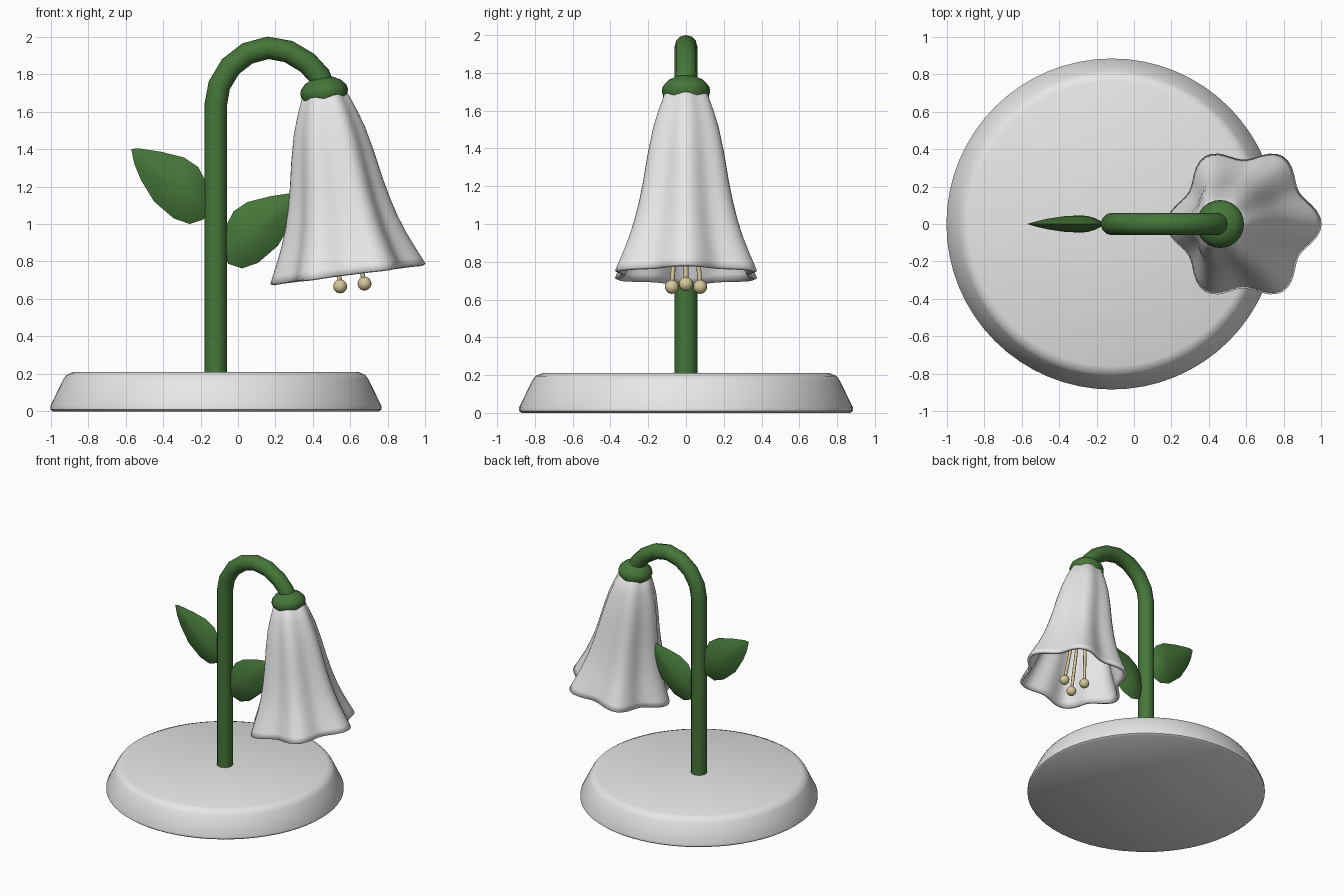
import bpy, bmesh, math
from mathutils import Vector

cube = bpy.data.objects.get("Cube")
if cube:
    bpy.data.objects.remove(cube)


def material(name, rgb):
    m = bpy.data.materials.new(name)
    m.use_nodes = True
    m.diffuse_color = (*rgb, 1)
    m.node_tree.nodes["Principled BSDF"].inputs["Base Color"].default_value = (*rgb, 1)
    return m


WHITE = material("white", (0.8, 0.8, 0.8))
GREEN = material("leaf green", (0.06, 0.18, 0.04))
CREAM = material("cream yellow", (0.68, 0.58, 0.32))


def smooth(ob, angle=40):
    bpy.ops.object.select_all(action='DESELECT')
    ob.select_set(True)
    bpy.context.view_layer.objects.active = ob
    bpy.ops.object.shade_smooth_by_angle(angle=math.radians(angle))


def add_mesh(name, bm, mat, location=(0, 0, 0), tilt=0, angle=40):
    bmesh.ops.remove_doubles(bm, verts=bm.verts, dist=0.0005)
    bmesh.ops.recalc_face_normals(bm, faces=bm.faces)
    me = bpy.data.meshes.new(name)
    bm.to_mesh(me)
    bm.free()
    me.materials.append(mat)
    ob = bpy.data.objects.new(name, me)
    bpy.context.collection.objects.link(ob)
    ob.location = location
    ob.rotation_euler.y = tilt
    smooth(ob, angle)
    return ob


def bridge(bm, rings):
    for a, b in zip(rings, rings[1:]):
        for i in range(len(a)):
            j = (i + 1) % len(a)
            bm.faces.new((a[i], a[j], b[j], b[i]))


def lathe(profile, sides, shape=lambda r, z, a: (r, z)):
    """Revolve (radius, height) points; shape may vary them with the angle."""
    bm = bmesh.new()
    rings = []
    for r, z in profile:
        ring = []
        for i in range(sides):
            a = math.tau * i / sides
            rr, zz = shape(r, z, a)
            ring.append(bm.verts.new((rr * math.cos(a), rr * math.sin(a), zz)))
        rings.append(ring)
    bridge(bm, rings)
    return bm


def tube(name, points, radius, mat, resolution=4):
    cu = bpy.data.curves.new(name, 'CURVE')
    cu.dimensions = '3D'
    cu.bevel_depth = radius
    cu.bevel_resolution = resolution
    cu.use_fill_caps = True
    sp = cu.splines.new('POLY')
    sp.points.add(len(points) - 1)
    for p, co in zip(sp.points, points):
        p.co = (*co, 1)
    cu.materials.append(mat)
    ob = bpy.data.objects.new(name, cu)
    bpy.context.collection.objects.link(ob)
    bpy.ops.object.select_all(action='DESELECT')
    ob.select_set(True)
    bpy.context.view_layer.objects.active = ob
    bpy.ops.object.convert(target='MESH')
    smooth(bpy.context.object, 50)


# Round base
STEM_X = -0.118
base = lathe([(0, 0), (0.87, 0), (0.883, 0.01), (0.883, 0.03), (0.815, 0.17),
              (0.797, 0.195), (0.76, 0.21), (0, 0.21)], 64)
add_mesh("base", base, WHITE, (STEM_X, 0, 0))

# Hooked stem
hook = [(STEM_X, 0.2), (STEM_X, 1.64), (-0.1, 1.74), (-0.04, 1.84), (0.05, 1.91),
        (0.16, 1.94), (0.27, 1.92), (0.37, 1.86), (0.435, 1.79), (0.465, 1.7)]
tube("stem", [(x, 0, z) for x, z in hook], 0.06, GREEN)

# Six-lobed bell flower, hanging at a slight tilt
NECK = Vector((0.463, 0, 1.68))
TILT = -0.13
LENGTH = 0.955


def lobes(r, z, a):
    depth = 0.08 + 0.1 * min(1, max(0, -z / LENGTH))
    return r * (1 - depth * (1 - math.cos(6 * a)) / 2), z


bell = lathe([(0, 0.03), (0.09, 0.03), (0.125, 0), (0.16, -0.09), (0.19, -0.18),
              (0.222, -0.32), (0.25, -0.47), (0.275, -0.58), (0.303, -0.68),
              (0.335, -0.77), (0.37, -0.85), (0.4, -0.915), (0.418, -LENGTH)], 72, lobes)
flower = add_mesh("bell_flower", bell, WHITE, NECK, TILT, 60)
# The bell is open below, so make sure its normals point outwards
if sum(p.normal.dot(p.center - Vector((0, 0, -0.5))) for p in flower.data.polygons) < 0:
    flower.data.flip_normals()
wall = flower.modifiers.new("wall", 'SOLIDIFY')
wall.thickness = 0.022
wall.offset = -1

# Green cap with a scalloped lower edge
def scallop(r, z, a):
    return r, z + (0.014 * math.cos(6 * a) if -0.03 < z < -0.015 else 0)


cap = lathe([(0, 0.105), (0.055, 0.1), (0.095, 0.08), (0.122, 0.05), (0.128, 0.025),
             (0.122, -0.002), (0.112, -0.02), (0.09, -0.005), (0, 0.04)], 24, scallop)
add_mesh("flower_cap", cap, GREEN, NECK, TILT, 50)

# Three stamens with round tips
for i, tip in enumerate([(0.675, 0, 0.682), (0.545, 0.075, 0.667), (0.545, -0.075, 0.667)], 1):
    start = NECK.lerp(Vector(tip), 0.1)
    tube(f"stamen_{i}", [start, tip], 0.012, CREAM, 2)
    bm = bmesh.new()
    bmesh.ops.create_uvsphere(bm, u_segments=16, v_segments=10, radius=0.037)
    add_mesh(f"stamen_tip_{i}", bm, CREAM, tip, 0, 60)

# Puffy leaves: outline in (distance from the stem axis, height)
OUTLINE = [(0.452, 1.4), (0.415, 1.404), (0.29, 1.385), (0.17, 1.355), (0.095, 1.305),
           (0.05, 1.22), (0.035, 1.1), (0.065, 1.025), (0.14, 1.0), (0.225, 1.03),
           (0.33, 1.12), (0.4, 1.235), (0.435, 1.32)]
HEART = Vector((0.165, 1.17))


def leaf(name, side, drop):
    bm = bmesh.new()
    for face in (1, -1):
        rings = []
        for s in (1, 0.85, 0.6, 0.3, 0):
            y = face * 0.046 * (1 - s ** 2)
            pts = [HEART.lerp(Vector(p), s) for p in OUTLINE]
            rings.append([bm.verts.new((side * p.x, y, p.y - drop)) for p in pts])
        bridge(bm, rings)
    add_mesh(name, bm, GREEN, (STEM_X, 0, 0), 0, 50)


leaf("right_leaf", -1, 0)
leaf("left_leaf", 1, 0.237)
